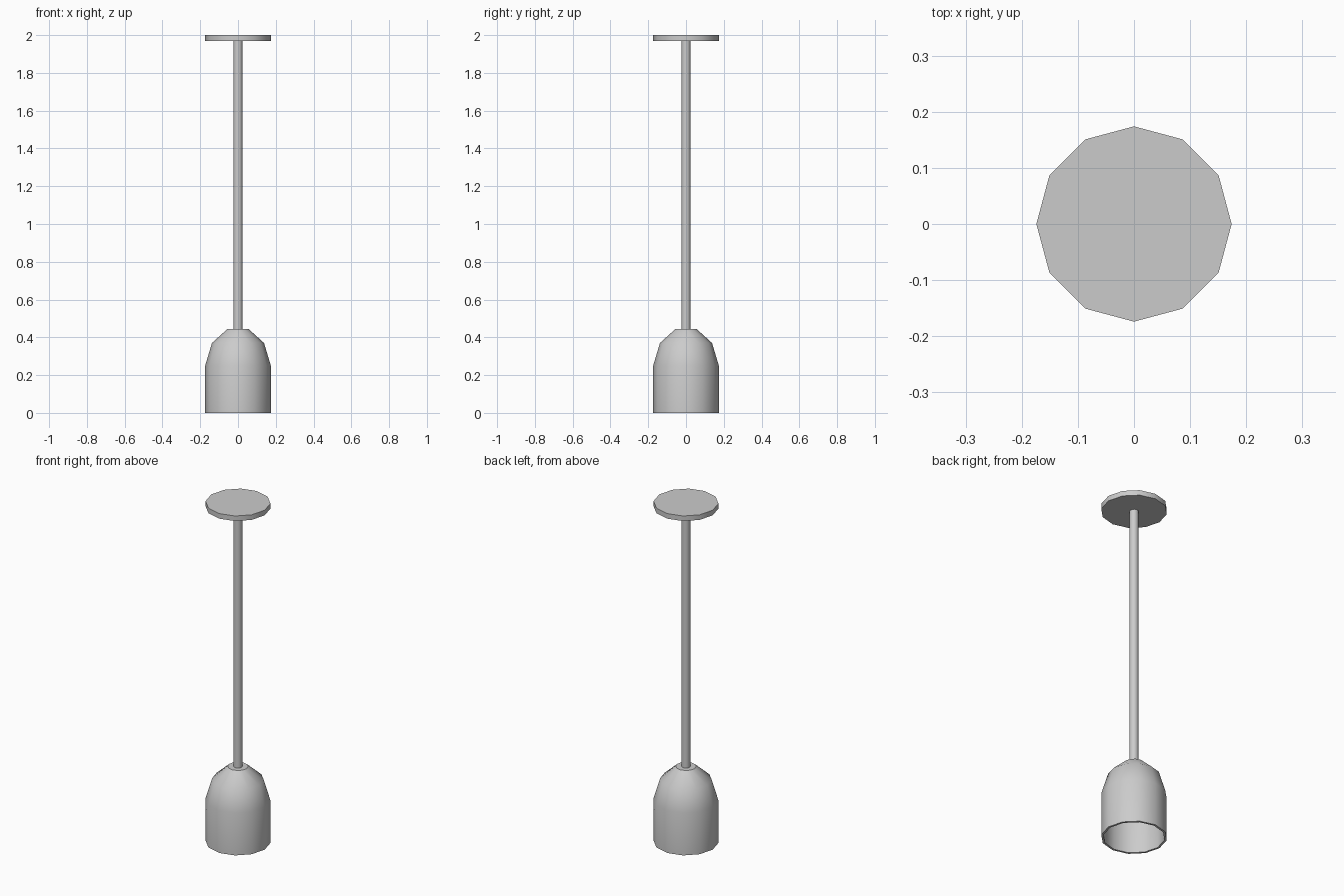
import bpy
import bmesh
from math import radians, sin, cos, tau

cube = bpy.data.objects.get("Cube")
if cube:
    bpy.data.objects.remove(cube, do_unlink=True)

SIDES = 12
RADIUS = 0.174
SHADE_TOP = 0.445
PLATE_BOTTOM = 1.97
WALL = 0.012


def make_material(name, colour):
    mat = bpy.data.materials.new(name)
    mat.use_nodes = True
    mat.diffuse_color = colour
    mat.node_tree.nodes["Principled BSDF"].inputs["Base Color"].default_value = colour
    return mat


def lathe(name, profile, mat, smooth_angle):
    """Turn a (radius, height) profile around z, capping both of its ends."""
    bm = bmesh.new()
    rings = []
    for r, z in profile:
        rings.append([bm.verts.new((r * cos(tau * i / SIDES), r * sin(tau * i / SIDES), z))
                      for i in range(SIDES)])
    for low, high in zip(rings, rings[1:]):
        for i in range(SIDES):
            j = (i + 1) % SIDES
            bm.faces.new((low[i], low[j], high[j], high[i]))
    bm.faces.new(rings[0])
    bm.faces.new(rings[-1])
    bmesh.ops.recalc_face_normals(bm, faces=bm.faces)
    mesh = bpy.data.meshes.new(name)
    bm.to_mesh(mesh)
    bm.free()
    mesh.materials.append(mat)
    obj = bpy.data.objects.new(name, mesh)
    bpy.context.collection.objects.link(obj)
    bpy.ops.object.select_all(action="DESELECT")
    obj.select_set(True)
    bpy.context.view_layer.objects.active = obj
    bpy.ops.object.shade_smooth_by_angle(angle=radians(smooth_angle))
    return obj


grey = make_material("light_grey_metal", (0.6, 0.6, 0.6, 1.0))

# Hollow bell shade: outer wall from the crown down to the rim, then back up inside
outer = [(0.055, SHADE_TOP), (0.138, 0.37), (RADIUS, 0.25), (RADIUS, 0)]
inner = [(r - WALL, max(z - WALL, 0)) for r, z in reversed(outer)]
lathe("shade", outer + inner, grey, 40)

# Hanging rod
lathe("rod", [(0.024, SHADE_TOP - 0.005), (0.024, PLATE_BOTTOM + 0.005)], grey, 40)

# Ceiling plate
lathe("ceiling_plate", [(RADIUS, PLATE_BOTTOM), (RADIUS, 2.0)], grey, 40)
